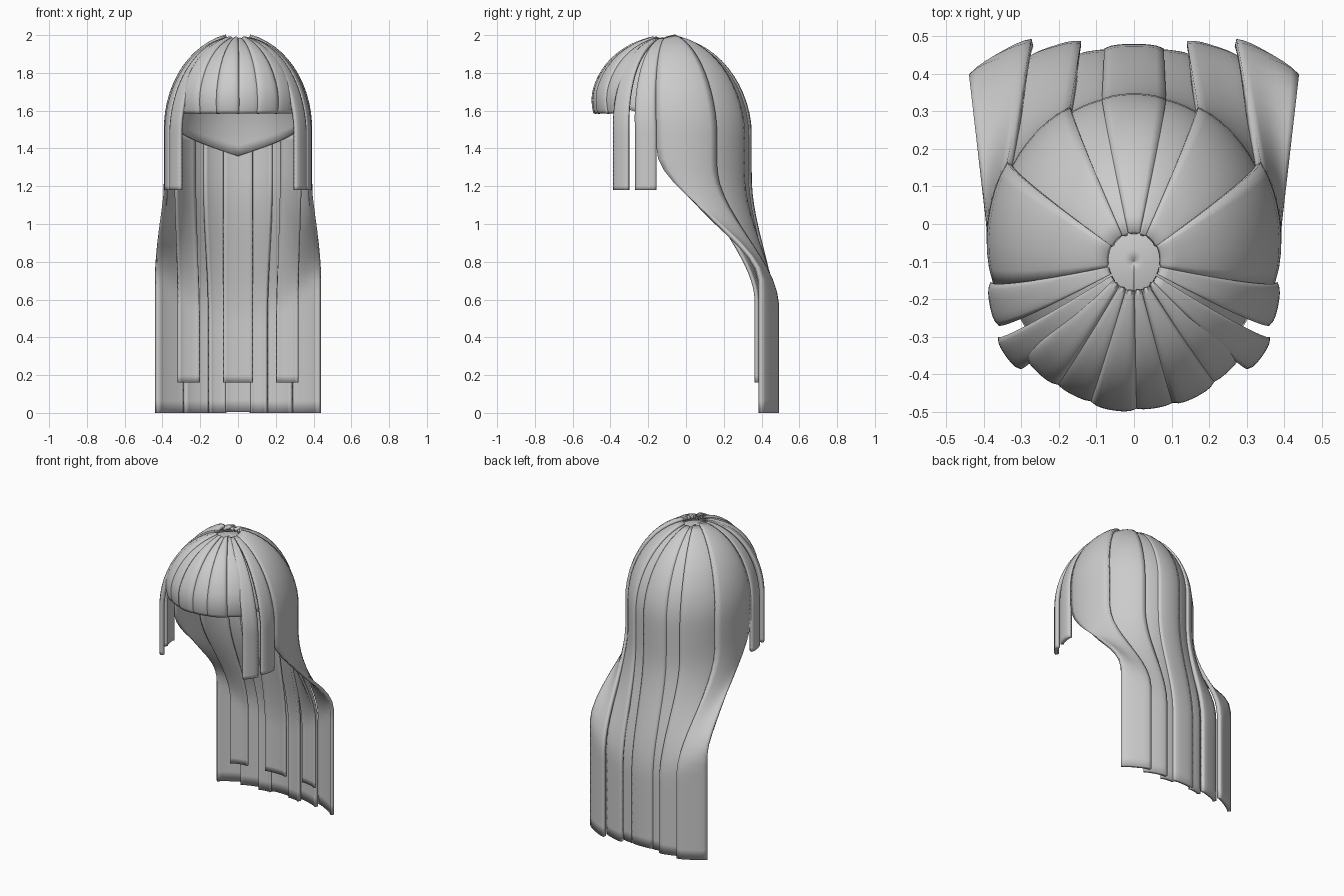
import bpy, bmesh
from math import sin, cos, pi, radians, acos, copysign

cube = bpy.data.objects.get("Cube")
if cube:
    bpy.data.objects.remove(cube)

# One flat grey for all the hair
hair = bpy.data.materials.new("hair_grey")
hair.use_nodes = True
GREY = (0.6, 0.6, 0.6, 1)
hair.diffuse_color = GREY
hair.node_tree.nodes["Principled BSDF"].inputs["Base Color"].default_value = GREY

RX, RY, RZ, BASE = 0.385, 0.42, 0.495, 1.5   # skull radii and equator height
SWEEP = radians(102)                         # how far round the back hair reaches


def smooth(t):
    t = min(1, max(0, t))
    return t * t * (3 - 2 * t)


def mix(a, b, t):
    return a + (b - a) * t


def dome(angle, u, off):
    """Point on the skull: angle from the back, u down from the crown."""
    f = sin(u)
    return ((RX + off) * f * sin(angle),
            -0.07 - 0.03 * cos(u) + (RY + off) * f * cos(angle),
            BASE + (RZ + off) * cos(u))


def back_point(s, t, off, end):
    """Long hair: over the skull, then swept back into a flat fall."""
    angle = SWEEP * copysign(abs(s) ** 1.2, s)
    if t < 0.35:
        return dome(angle, mix(0.19, pi / 2, t / 0.35), off * 0.4)
    x, y, _ = dome(angle, pi / 2, off * 0.4)
    z = mix(BASE, end, (t - 0.35) / 0.65)
    high, low = 1.25 + 0.15 * s * s, 0.47 + 0.23 * s * s
    w = smooth((high - z) / (high - low))
    return mix(x, 0.44 * s, w), mix(y, 0.485 - 0.085 * s * s + off, w), z


def fringe_point(a, t, off, end):
    """Short hair: over the brow with a slight inward curl."""
    u = mix(0.19, acos((end - BASE) / RZ), t)
    curl = max(0, t - 0.75) * 4
    return dome(a, u, off + 0.026 * smooth(t * 1.4) - 0.03 * curl * curl)


def lock_point(a, t, off, end):
    """Side lock: over the skull, then hanging straight."""
    if t < 0.6:
        return dome(a, mix(0.19, pi / 2, t / 0.6), off * t / 0.6)
    x, y, _ = dome(a, pi / 2, off)
    return x, y, mix(BASE, end, (t - 0.6) / 0.4)


def sheet(name, point, cols, rows, thick):
    """Grid surface from point(i, j) in 0..1, thickened inward."""
    bm = bmesh.new()
    grid = [[bm.verts.new(point(i / cols, j / rows)) for i in range(cols + 1)]
            for j in range(rows + 1)]
    for j in range(rows):
        for i in range(cols):
            bm.faces.new((grid[j][i], grid[j][i + 1], grid[j + 1][i + 1], grid[j + 1][i]))
    bm.normal_update()
    # Turn the faces so that they look away from the head
    mid = bm.faces[:][len(bm.faces) // 3]
    c = mid.calc_center_median()
    c.y += 0.08
    c.z -= BASE
    if mid.normal.dot(c) < 0:
        bmesh.ops.reverse_faces(bm, faces=bm.faces[:])
    mesh = bpy.data.meshes.new(name)
    bm.to_mesh(mesh)
    bm.free()
    obj = bpy.data.objects.new(name, mesh)
    bpy.context.collection.objects.link(obj)
    mesh.materials.append(hair)
    mod = obj.modifiers.new("thickness", 'SOLIDIFY')
    mod.thickness = thick
    mod.offset = -1
    bpy.ops.object.select_all(action='DESELECT')
    obj.select_set(True)
    bpy.context.view_layer.objects.active = obj
    bpy.ops.object.shade_smooth_by_angle(angle=radians(40))
    return obj


def strand(name, func, a0, a1, off0, off1, end, start=0.0, thick=0.022):
    """Ribbon of hair from edge a0 to a1, lifted by off0 to off1, long edges lowered."""
    def point(i, j):
        bow = 0.009 * abs(2 * i - 1) ** 4
        return func(mix(a0, a1, i), mix(start, 1, j), mix(off0, off1, i) - bow, end)
    return sheet(name, point, 8, 36, thick)


# Scalp cap, lowest at the nape
def cap_point(i, j):
    a = mix(-pi, pi, i)
    edge = 1.36 + 0.36 * abs(a) / pi
    depth = acos(max(0, (edge - BASE) / RZ))
    x, y, z = dome(a, mix(0.002, depth, j), -0.035)
    return x, y, z - max(0, BASE - edge) * j ** 3


sheet("scalp_cap", cap_point, 64, 20, 0.015)

# Long back hair: centre strand and mirrored neighbours, each lapping the next
strand("back_centre_strand", back_point, -0.18, 0.18, -0.005, -0.005, 0.005)
strand("inner_centre_strand", back_point, -0.18, 0.18, -0.065, -0.065, 0.16, 0.36, 0.015)
LAYERS = ((0.14, 0.36, -0.015, -0.02), (0.32, 0.66, 0.02, 0.0), (0.62, 1.0, 0.05, 0.008))
for side, tag in ((1, "left"), (-1, "right")):
    for n, (a, b, lift_a, lift_b) in enumerate(LAYERS):
        strand(f"back_strand_{tag}_{n + 1}", back_point, side * a, side * b, lift_a, lift_b, 0.0)
    strand(f"inner_strand_{tag}", back_point, side * 0.46, side * 0.73,
           -0.055, -0.055, 0.16, 0.36, 0.015)

    # Two hanging locks in front of each ear
    strand(f"front_lock_{tag}", lock_point, side * radians(120.5), side * radians(134),
           0.045, 0.045, 1.18)
    strand(f"ear_lock_{tag}", lock_point, side * radians(101.5), side * radians(117),
           0.015, 0.03, 1.18)

# Fringe
COUNT, FIRST, LAST = 6, 130, 230
step = (LAST - FIRST) / COUNT
for n in range(COUNT):
    a = FIRST + n * step
    lift = 0.006 * (n % 2)
    strand(f"fringe_strand_{n + 1}", fringe_point, radians(a - 1), radians(a + step + 1),
           lift, lift, 1.585)
